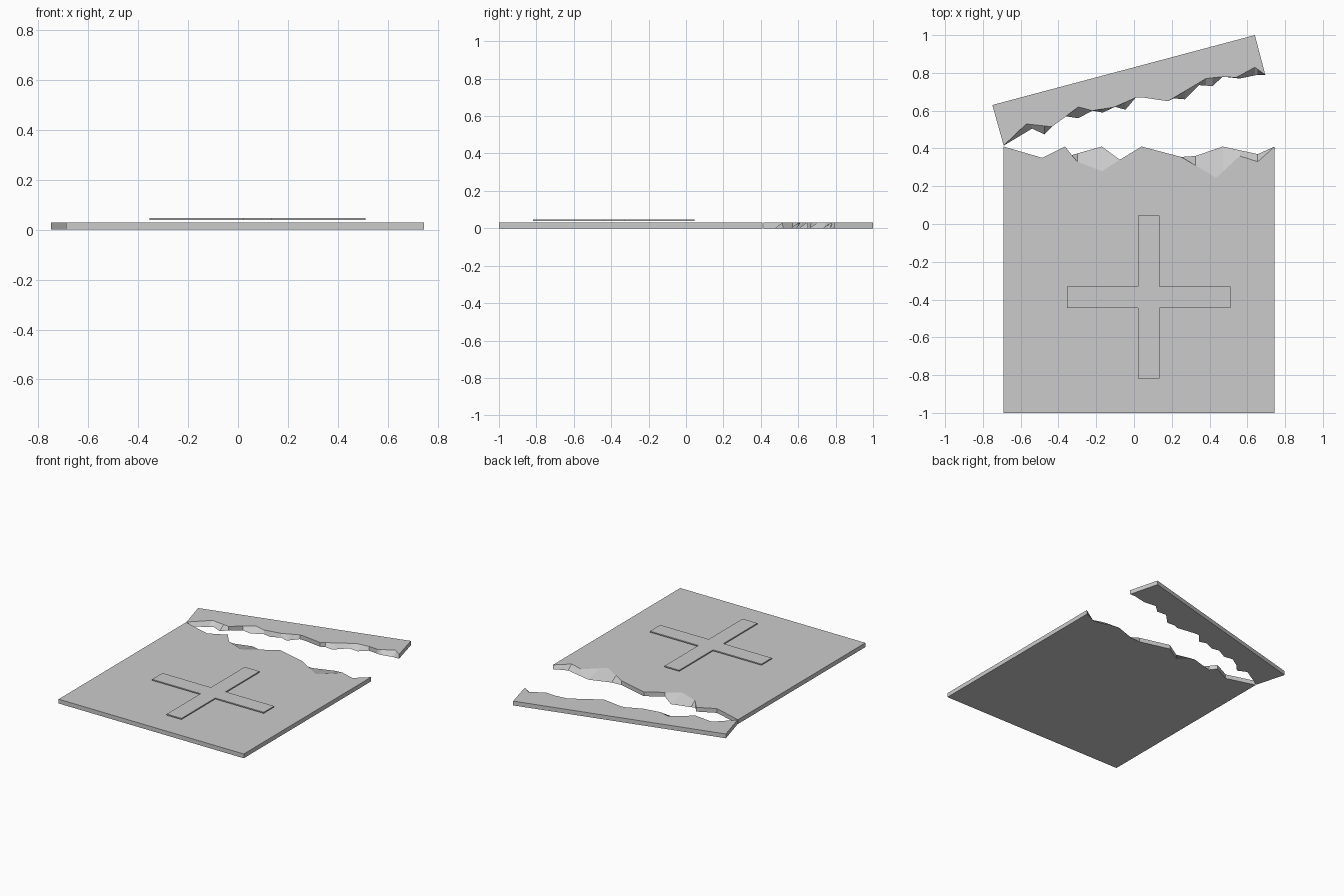
import bpy, bmesh

if "Cube" in bpy.data.objects:
    bpy.data.objects.remove(bpy.data.objects["Cube"])

THICK = 0.03


def sample(path, x):
    """Height of a torn edge line at a given x."""
    for (x0, y0), (x1, y1) in zip(path, path[1:]):
        if x0 <= x <= x1:
            return y0 + (y1 - y0) * (x - x0) / (x1 - x0)
    return path[-1][1]


def prism(name, bottom, top, z0, z1):
    """Solid between two outlines with equal point counts."""
    bm = bmesh.new()
    lo = [bm.verts.new((x, y, z0)) for x, y in bottom]
    hi = [bm.verts.new((x, y, z1)) for x, y in top]
    bm.faces.new(lo)
    bm.faces.new(hi)
    n = len(lo)
    for i in range(n):
        j = (i + 1) % n
        bm.faces.new((lo[i], lo[j], hi[j], hi[i]))
    bmesh.ops.recalc_face_normals(bm, faces=bm.faces)
    mesh = bpy.data.meshes.new(name)
    bm.to_mesh(mesh)
    bm.free()
    obj = bpy.data.objects.new(name, mesh)
    bpy.context.collection.objects.link(obj)
    return obj


def torn_piece(name, low_tear, high_tear, corners):
    """Slab whose torn edge differs between underside and top."""
    xs = sorted({x for x, _ in low_tear + high_tear})
    bottom = [(x, sample(low_tear, x)) for x in xs] + corners
    top = [(x, sample(high_tear, x)) for x in xs] + corners
    return prism(name, bottom, top, 0, THICK)


# Main sheet, torn along its back edge
main_low = [(-0.69, 0.41), (-0.485, 0.35), (-0.365, 0.41), (-0.33, 0.365),
            (-0.17, 0.41), (-0.075, 0.34), (0.04, 0.41), (0.25, 0.355),
            (0.325, 0.36), (0.47, 0.41), (0.655, 0.37), (0.745, 0.41)]
main_high = main_low[:4] + [(-0.3, 0.33), (-0.17, 0.28)] + main_low[5:8] + [
    (0.435, 0.245), (0.56, 0.36), (0.655, 0.33), (0.745, 0.41)]
torn_piece("main_sheet", main_low, main_high, [(0.745, -1), (-0.69, -1)])

# Tilted strip torn off the back
strip_low = [(-0.69, 0.415), (-0.54, 0.505), (-0.475, 0.475), (-0.43, 0.525),
             (-0.36, 0.57), (-0.295, 0.56), (-0.22, 0.60), (-0.165, 0.59),
             (-0.1, 0.62), (-0.045, 0.605), (0.01, 0.67), (0.045, 0.67),
             (0.18, 0.65), (0.21, 0.665), (0.27, 0.66), (0.345, 0.735),
             (0.415, 0.73), (0.47, 0.78), (0.56, 0.77), (0.655, 0.79),
             (0.695, 0.79)]
strip_high = [(-0.69, 0.415), (-0.57, 0.53), (-0.435, 0.515), (-0.36, 0.57),
              (-0.295, 0.62), (-0.22, 0.60), (-0.1, 0.62), (0.01, 0.67),
              (0.045, 0.67), (0.18, 0.65), (0.38, 0.77), (0.47, 0.78),
              (0.54, 0.775), (0.64, 0.83), (0.695, 0.79)]
torn_piece("torn_strip", strip_low, strip_high, [(0.64, 1.0), (-0.75, 0.63)])

# Thin plus-shaped plate just above the sheet
cx, cy, arm, half = 0.078, -0.387, 0.432, 0.057
quarter = [(arm, -half), (arm, half), (half, half)]
outline = []
for _ in range(4):
    outline += [(cx + x, cy + y) for x, y in quarter]
    quarter = [(-y, x) for x, y in quarter]
prism("cross_plate", outline, outline, 0.039, 0.047)
